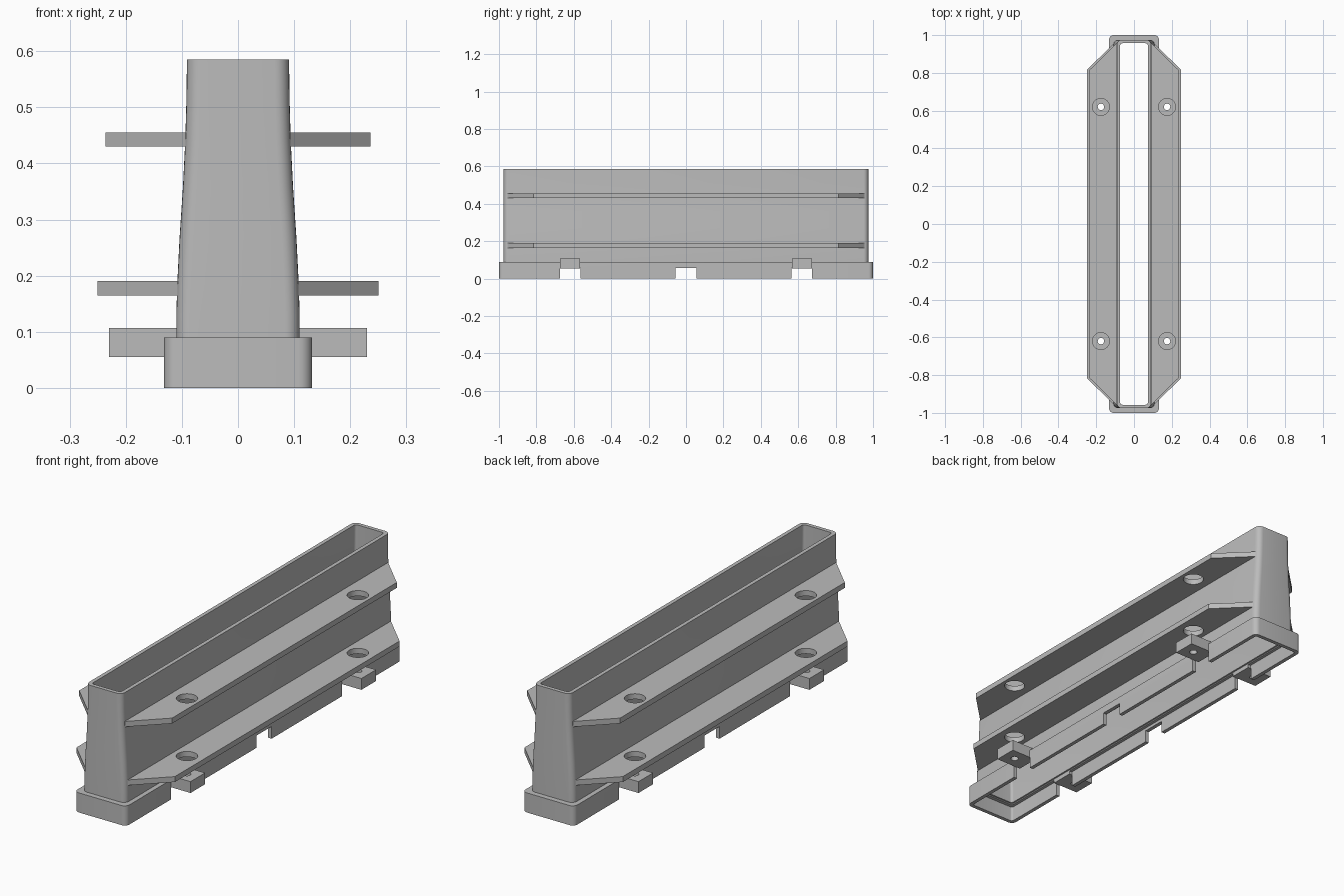
import bpy, bmesh, math

cube = bpy.data.objects.get("Cube")
if cube:
    bpy.data.objects.remove(cube, do_unlink=True)

# Single plain grey
grey = bpy.data.materials.new("plain_grey")
grey.use_nodes = True
color = (0.5, 0.5, 0.5, 1)
grey.diffuse_color = color
grey.node_tree.nodes["Principled BSDF"].inputs["Base Color"].default_value = color


def make_object(name, bm):
    bmesh.ops.recalc_face_normals(bm, faces=bm.faces[:])
    mesh = bpy.data.meshes.new(name)
    bm.to_mesh(mesh)
    bm.free()
    obj = bpy.data.objects.new(name, mesh)
    bpy.context.collection.objects.link(obj)
    mesh.materials.append(grey)
    return obj


def rounded_rect(hx, hy, r, steps=6):
    points = []
    for k, (sx, sy) in enumerate([(1, 1), (-1, 1), (-1, -1), (1, -1)]):
        for i in range(steps + 1):
            a = (k + i / steps) * math.pi / 2
            points.append((sx * (hx - r) + r * math.cos(a), sy * (hy - r) + r * math.sin(a)))
    return points


def closed_loft(name, sections):
    """Join rounded rectangles (half x, half y, radius, z) into a hollow ring."""
    bm = bmesh.new()
    rings = [[bm.verts.new((x, y, z)) for x, y in rounded_rect(hx, hy, r)]
             for hx, hy, r, z in sections]
    for a, b in zip(rings, rings[1:] + rings[:1]):
        for i in range(len(a)):
            j = (i + 1) % len(a)
            bm.faces.new((a[i], a[j], b[j], b[i]))
    return make_object(name, bm)


def prism(name, outline, z0, z1):
    bm = bmesh.new()
    base = bm.faces.new([bm.verts.new((x, y, z0)) for x, y in outline])
    top = bmesh.ops.extrude_face_region(bm, geom=[base])["geom"]
    bmesh.ops.translate(bm, vec=(0, 0, z1 - z0),
                        verts=[v for v in top if isinstance(v, bmesh.types.BMVert)])
    return make_object(name, bm)


def box(name, x0, x1, y0, y1, z0, z1):
    return prism(name, [(x0, y0), (x1, y0), (x1, y1), (x0, y1)], z0, z1)


def cylinder(name, x, y, r, z0, z1, sides=32):
    turn = math.tau / sides
    return prism(name, [(x + r * math.cos(i * turn), y + r * math.sin(i * turn))
                        for i in range(sides)], z0, z1)


def cut(obj, cutter):
    cutter.hide_render = True
    mod = obj.modifiers.new("cut", 'BOOLEAN')
    mod.operation, mod.solver, mod.object = 'DIFFERENCE', 'EXACT', cutter
    bpy.context.view_layer.objects.active = obj
    bpy.ops.object.modifier_apply(modifier=mod.name)
    bpy.data.objects.remove(cutter, do_unlink=True)


def smooth(obj):
    bpy.ops.object.select_all(action='DESELECT')
    obj.select_set(True)
    bpy.context.view_layer.objects.active = obj
    bpy.ops.object.shade_smooth_by_angle(angle=math.radians(30))


# Hollow body, gently narrowing towards the open top
profile = [(0.11, 0.075), (0.11, 0.13), (0.108, 0.19), (0.104, 0.27),
           (0.098, 0.36), (0.094, 0.44), (0.092, 0.51), (0.091, 0.585)]
wall = 0.018
outside = [(x, 0.975, 0.026, z) for x, z in profile]
inside = [(x - wall, 0.975 - wall, 0.012, z) for x, z in reversed(profile)]
body = closed_loft("hollow_body", outside + inside)
smooth(body)

# Base skirt with a ledge up to the body and three notches per side
skirt = closed_loft("base_skirt", [
    (0.132, 1.0, 0.024, 0), (0.132, 1.0, 0.024, 0.09),
    (0.1, 0.965, 0.016, 0.09), (0.1, 0.965, 0.016, 0.07),
    (0.114, 0.982, 0.01, 0.07), (0.114, 0.982, 0.01, 0)])
for y in (-0.62, 0, 0.62):
    cut(skirt, box("notch_cutter", -0.3, 0.3, y - 0.055, y + 0.055, -0.1, 0.056))
smooth(skirt)

hole_x, hole_y = 0.175, 0.62
for side, s in (("left", 1), ("right", -1)):
    # Side flanges with tapered ends and two round holes each
    for level, root, tip, z0 in (("lower", 0.108, 0.25, 0.165), ("upper", 0.094, 0.236, 0.43)):
        outline = [(root - 0.01, -0.955), (root, -0.955), (tip, -0.815),
                   (tip, 0.815), (root, 0.955), (root - 0.01, 0.955)]
        flange = prism(f"{side}_{level}_flange", [(s * x, y) for x, y in outline], z0, z0 + 0.025)
        for y in (-hole_y, hole_y):
            cut(flange, cylinder("hole_cutter", s * hole_x, y, 0.045, z0 - 0.05, z0 + 0.08))
        smooth(flange)

    # Drilled lugs above the outer notches
    for end, y in (("front", -hole_y), ("back", hole_y)):
        lug = box(f"{side}_{end}_lug", *sorted((s * 0.1, s * 0.23)), y - 0.053, y + 0.053, 0.055, 0.107)
        cut(lug, cylinder("hole_cutter", s * hole_x, y, 0.017, 0, 0.2))
        smooth(lug)
